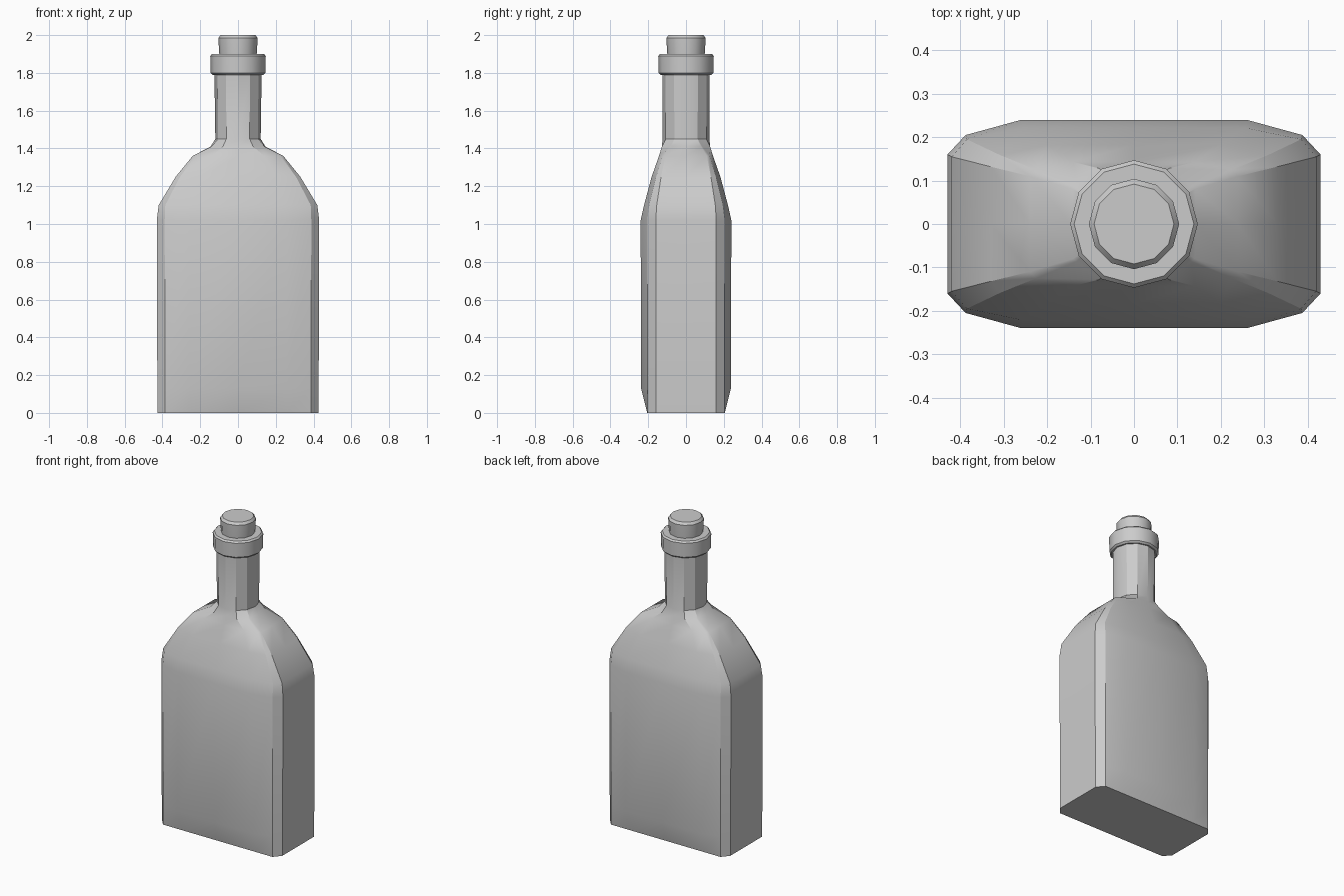
import bpy, bmesh, math

if "Cube" in bpy.data.objects:
    bpy.data.objects.remove(bpy.data.objects["Cube"])


def loft(name, rings, angle=35):
    """Skin a stack of equal-length vertex rings and cap both ends."""
    bm = bmesh.new()
    loops = [[bm.verts.new(p) for p in ring] for ring in rings]
    n = len(loops[0])
    for low, high in zip(loops, loops[1:]):
        for i in range(n):
            j = (i + 1) % n
            bm.faces.new((low[i], low[j], high[j], high[i]))
    bm.faces.new(loops[0][::-1])
    bm.faces.new(loops[-1])
    bmesh.ops.remove_doubles(bm, verts=bm.verts, dist=0.0005)
    bmesh.ops.recalc_face_normals(bm, faces=bm.faces)
    mesh = bpy.data.meshes.new(name)
    bm.to_mesh(mesh)
    bm.free()
    obj = bpy.data.objects.new(name, mesh)
    bpy.context.collection.objects.link(obj)
    bpy.ops.object.select_all(action='DESELECT')
    obj.select_set(True)
    bpy.context.view_layer.objects.active = obj
    bpy.ops.object.shade_smooth_by_angle(angle=math.radians(angle))
    return obj


def section(z, side_x, side_y, corner, panel, front_y):
    """Mirror a quarter outline into a full 16-point ring."""
    q = [(side_x[0], 0), (side_x[1], side_y), corner, (panel, front_y), (0, front_y)]
    if z > 1.43:  # round neck: panel point sits on the circle, not on a flat
        q[3] = (panel, front_y * math.cos(math.radians(30)))
    half = q + [(-x, y) for x, y in q[-2::-1]]
    full = half + [(x, -y) for x, y in half[-2:0:-1]]
    return [(x, y, z) for x, y in full]


# Bottle: flat rounded body, sloping shoulders, twelve-sided neck
bottle_sections = [
    (0.00, (.425, .425), .16, (.387, .205), .26, .205),
    (0.13, (.427, .427), .16, (.387, .205), .26, .238),
    (1.02, (.430, .430), .16, (.388, .205), .26, .240),
    (1.10, (.420, .420), .155, (.385, .195), .255, .222),
    (1.25, (.330, .330), .132, (.307, .158), .20, .182),
    (1.36, (.240, .240), .110, (.225, .125), .14, .143),
    (1.41, (.145, .140), .080, (.132, .086), .08, .128),
    (1.45, (.120, .106), .062, (.105, .063), .062, .124),
    (1.80, (.125, .108), .0625, (.108, .0625), .0625, .125),
]
loft("bottle", [section(*s) for s in bottle_sections], 28)


def turned(name, profile):
    """Twelve-sided turned part from (radius, height) pairs."""
    loft(name, [[(r * math.cos(i * math.pi / 6), r * math.sin(i * math.pi / 6), z)
                 for i in range(12)] for r, z in profile])


# Collar around the mouth
turned("collar", [(.134, 1.79), (.145, 1.80), (.147, 1.89), (.138, 1.90)])

# Cork stopper
turned("cork", [(.098, 1.89), (.100, 1.91), (.104, 1.985), (.092, 2.0)])
